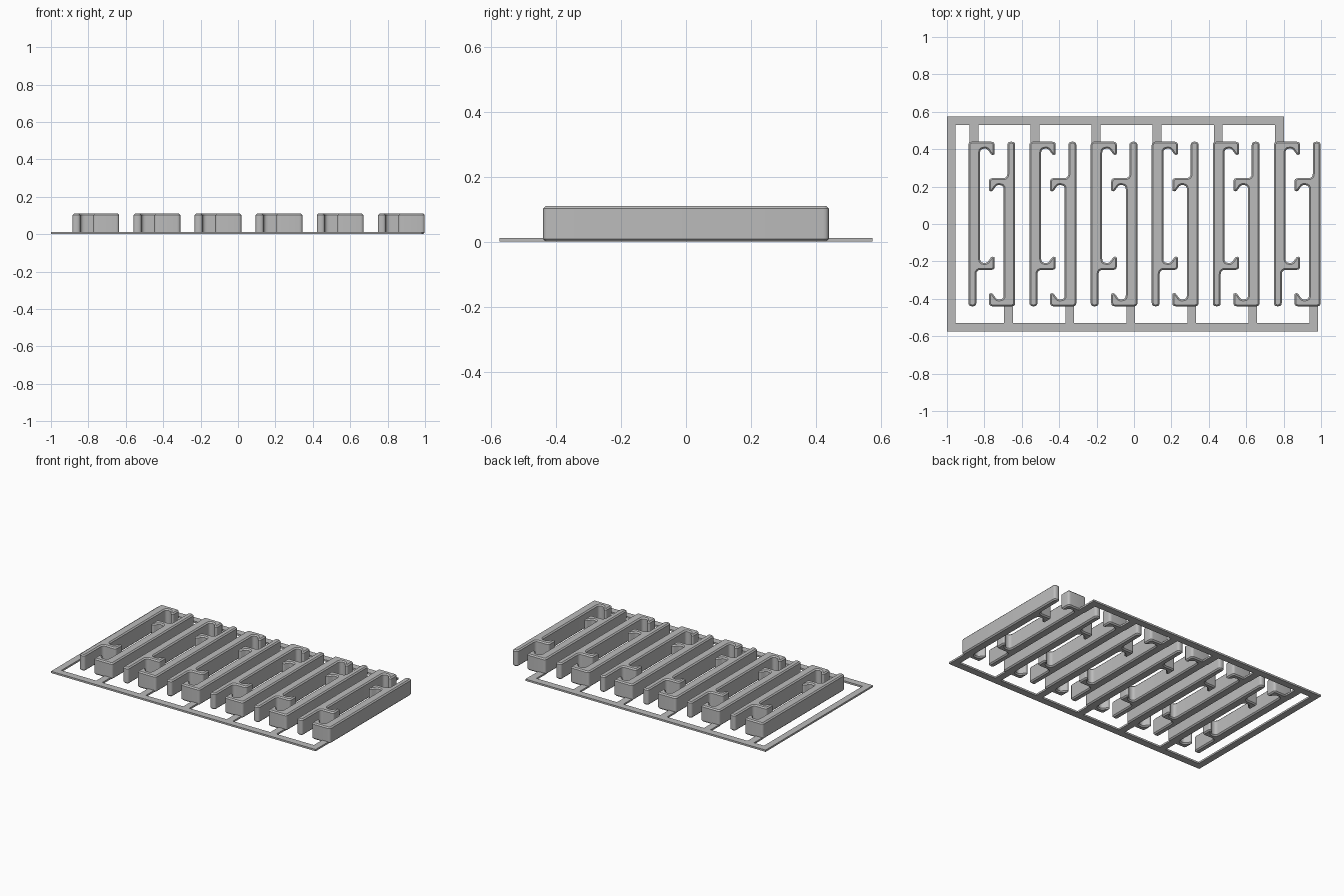
import bpy, bmesh
from mathutils import Vector

if "Cube" in bpy.data.objects:
    bpy.data.objects.remove(bpy.data.objects["Cube"], do_unlink=True)

grey = bpy.data.materials.new("grey plastic")
grey.use_nodes = True
colour = (0.5, 0.5, 0.5, 1)
grey.diffuse_color = colour
grey.node_tree.nodes["Principled BSDF"].inputs["Base Color"].default_value = colour


def outline(corners, inset, steps=4):
    """Move a counterclockwise outline inwards, then round each (x, y, size) corner."""
    out = []
    for i, (x, y, size) in enumerate(corners):
        p = Vector((x, y))
        d_in = (p - Vector(corners[i - 1][:2])).normalized()
        d_out = (Vector(corners[(i + 1) % len(corners)][:2]) - p).normalized()
        half_tan = d_in.cross(d_out) / (1 + d_in.dot(d_out))
        p += inset * (Vector((-d_in.y, d_in.x)) - d_in * half_tan)
        size = max(size - inset * half_tan, .0005)
        a, b = p - d_in * size, p + d_out * size
        for k in range(steps + 1):
            t = k / steps
            out.append(a * (1 - t) ** 2 + p * 2 * t * (1 - t) + b * t * t)
    return out


def stack(name, rings):
    """Loft a solid through (points, height) rings of equal length."""
    bm = bmesh.new()
    loops = [[bm.verts.new((x, y, z)) for x, y in pts] for pts, z in rings]
    for low, high in zip(loops, loops[1:]):
        for i in range(len(low)):
            bm.faces.new((low[i - 1], low[i], high[i], high[i - 1]))
    bm.faces.new(loops[0][::-1])
    bm.faces.new(loops[-1])
    bmesh.ops.recalc_face_normals(bm, faces=bm.faces)
    mesh = bpy.data.meshes.new(name)
    bm.to_mesh(mesh)
    bm.free()
    mesh.materials.append(grey)
    obj = bpy.data.objects.new(name, mesh)
    bpy.context.collection.objects.link(obj)
    return obj


# Clip outline: thin tail, stem and two barbed arms
CLIP = [
    (-.125, -.44, .018), (-.083, -.44, .018), (-.083, -.245, .025),
    (.015, -.245, .018), (.015, -.175, .009), (-.002, -.175, .006),
    (-.026, -.208, .01), (-.063, -.208, .022), (-.063, .403, .022),
    (-.026, .403, .01), (-.002, .37, .006), (.015, .37, .009),
    (.015, .44, .018), (-.125, .44, .018),
]
HEIGHT, CHAMFER, PITCH, FIRST, COUNT = .11, .008, .3266, -.76, 6
centres = [FIRST + i * PITCH for i in range(COUNT)]
full, small = outline(CLIP, 0), outline(CLIP, CHAMFER)
LAYERS = [(small, 0), (full, CHAMFER), (full, HEIGHT - CHAMFER), (small, HEIGHT)]

# Six interlocked pairs, the second clip turned half a turn
for i, cx in enumerate(centres):
    for side, s in (("left", 1), ("right", -1)):
        clip = stack(f"clip_{i + 1}_{side}",
                     [([(cx + s * x, s * y) for x, y in pts], z) for pts, z in LAYERS])
        bpy.ops.object.select_all(action="DESELECT")
        clip.select_set(True)
        bpy.context.view_layer.objects.active = clip
        bpy.ops.object.shade_smooth_by_angle()


def strip(name, x0, x1, y0, y1):
    corners = [(x0, y0), (x1, y0), (x1, y1), (x0, y1)]
    return stack(name, [(corners, 0), (corners, .012)])


# Flat three-sided frame
strip("frame_side", -1, -.955, -.528, .528)
strip("frame_back", -1, .802, .528, .575)
strip("frame_front", -1, .985, -.575, -.528)

# Small tabs joining the clips to the frame
for i, cx in enumerate(centres):
    strip(f"back_tab_{i + 1}", cx - .12, cx - .072, .425, .528)
    strip(f"front_tab_{i + 1}", cx + .066, cx + .112, -.528, -.425)
